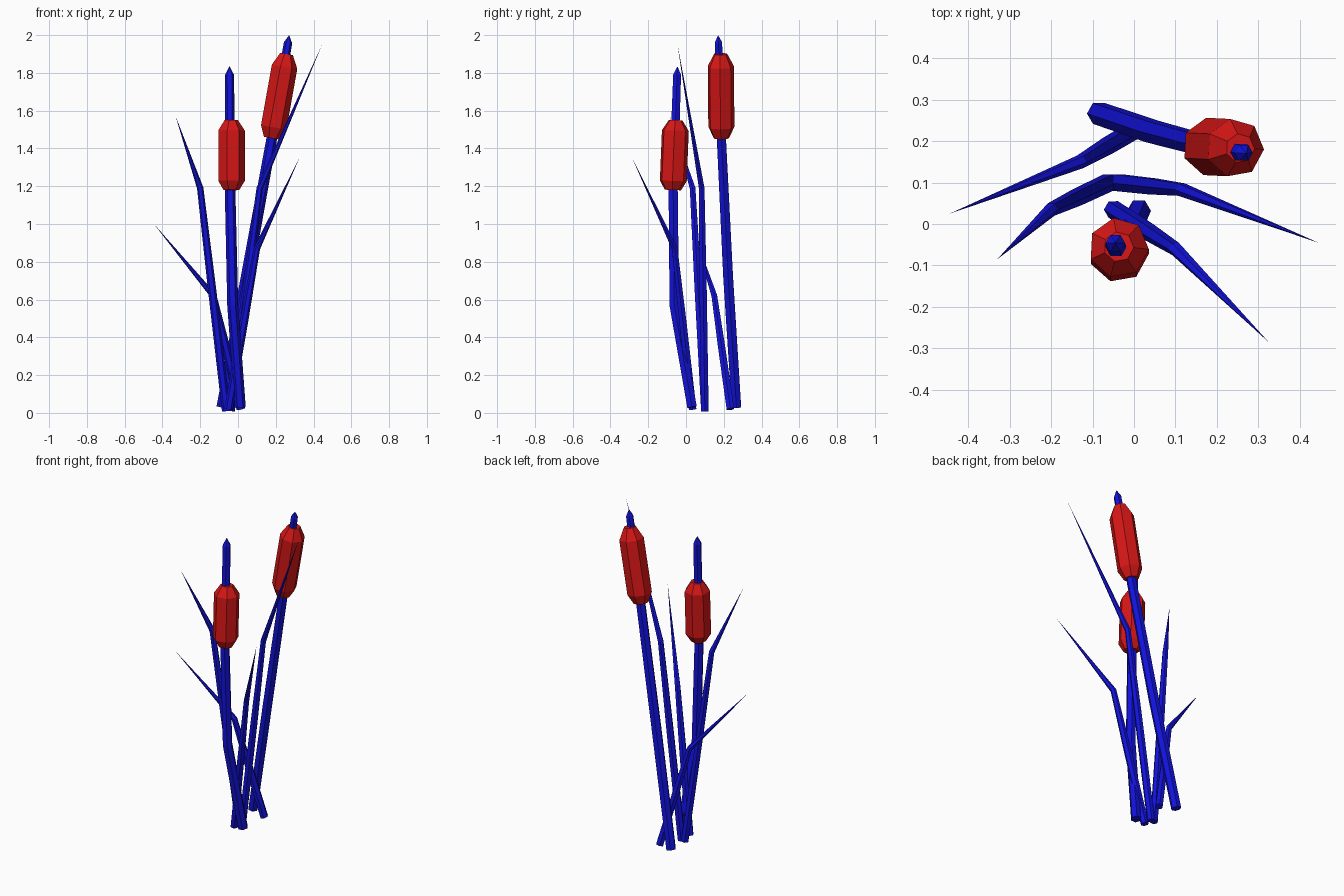
import bpy, bmesh, math
from mathutils import Vector

cube = bpy.data.objects.get("Cube")
if cube:
    bpy.data.objects.remove(cube, do_unlink=True)


def make_material(name, color):
    mat = bpy.data.materials.new(name)
    mat.use_nodes = True
    mat.diffuse_color = color
    mat.node_tree.nodes["Principled BSDF"].inputs["Base Color"].default_value = color
    return mat


blue = make_material("reed_blue", (0.006, 0.006, 0.72, 1))
red = make_material("head_red", (0.68, 0.008, 0.008, 1))


def tube(name, rings, sides, mat, phase=0.0):
    """Faceted tube through (x, y, z, radius) rings; zero radius makes a point."""
    bm = bmesh.new()
    pts = [Vector(r[:3]) for r in rings]
    loops = []
    for i, ring in enumerate(rings):
        p, radius = pts[i], ring[3]
        if radius == 0:
            loops.append([bm.verts.new(p)] * sides)
            continue
        t = Vector()
        if i > 0:
            t += (p - pts[i - 1]).normalized()
        if i < len(pts) - 1:
            t += (pts[i + 1] - p).normalized()
        t.normalize()
        v = t.cross(Vector((1, 0, 0))).normalized()
        u = v.cross(t)
        angles = [phase + math.tau * k / sides for k in range(sides)]
        loops.append([bm.verts.new(p + radius * (math.cos(a) * u + math.sin(a) * v)) for a in angles])
    for a, b in zip(loops, loops[1:]):
        for k in range(sides):
            n = (k + 1) % sides
            quad = list(dict.fromkeys((a[k], a[n], b[n], b[k])))
            bm.faces.new(quad)
    for end in (loops[0], loops[-1]):
        if end[0] is not end[1]:
            bm.faces.new(end)
    bmesh.ops.recalc_face_normals(bm, faces=bm.faces)
    mesh = bpy.data.meshes.new(name)
    bm.to_mesh(mesh)
    bm.free()
    mesh.materials.append(mat)
    obj = bpy.data.objects.new(name, mesh)
    bpy.context.collection.objects.link(obj)


def seed_head(name, bottom, top, radius):
    """Seven-sided seed head with a short taper at both ends."""
    a, b = Vector(bottom), Vector(top)
    profile = [(0, 0.6), (0.13, 1), (0.85, 1), (1, 0.5)]
    rings = [(*a.lerp(b, f), radius * s) for f, s in profile]
    tube(name, rings, 7, red, math.radians(-3))


# Stems with pointed tips
tube("front_stem", [(0.012, 0.032, 0.03, 0.029), (-0.028, -0.062, 0.57, 0.029),
                    (-0.042, -0.068, 1.18, 0.028), (-0.045, -0.047, 1.79, 0.024),
                    (-0.045, -0.045, 1.835, 0)], 6, blue)
tube("back_stem", [(-0.085, 0.267, 0.03, 0.029), (0.045, 0.223, 0.72, 0.03),
                   (0.18, 0.187, 1.46, 0.028), (0.265, 0.172, 1.96, 0.022),
                   (0.271, 0.17, 2.0, 0)], 6, blue)

# Seed heads
seed_head("front_seed_head", (-0.037, -0.07, 1.18), (-0.037, -0.055, 1.55), 0.073)
seed_head("back_seed_head", (0.176, 0.187, 1.455), (0.256, 0.183, 1.9), 0.071)

# Leaves: base, bend, tip
leaves = {
    "left_tall_leaf": [(-0.04, 0.1, 0.01), (0.115, 0.083, 1.19), (0.445, -0.045, 1.95)],
    "right_tall_leaf": [(-0.062, 0.1, 0.01), (-0.2, 0.035, 1.19), (-0.33, -0.085, 1.57)],
    "left_short_leaf": [(-0.05, 0.035, 0.02), (0.1, -0.06, 0.87), (0.325, -0.285, 1.35)],
    "right_short_leaf": [(0.015, 0.235, 0.02), (-0.13, 0.15, 0.62), (-0.445, 0.025, 1.0)],
}
for name, (base, bend, tip) in leaves.items():
    middle = Vector(base).lerp(Vector(bend), 0.55)
    tube(name, [(*base, 0.023), (*middle, 0.022), (*bend, 0.017), (*tip, 0)], 6, blue)
